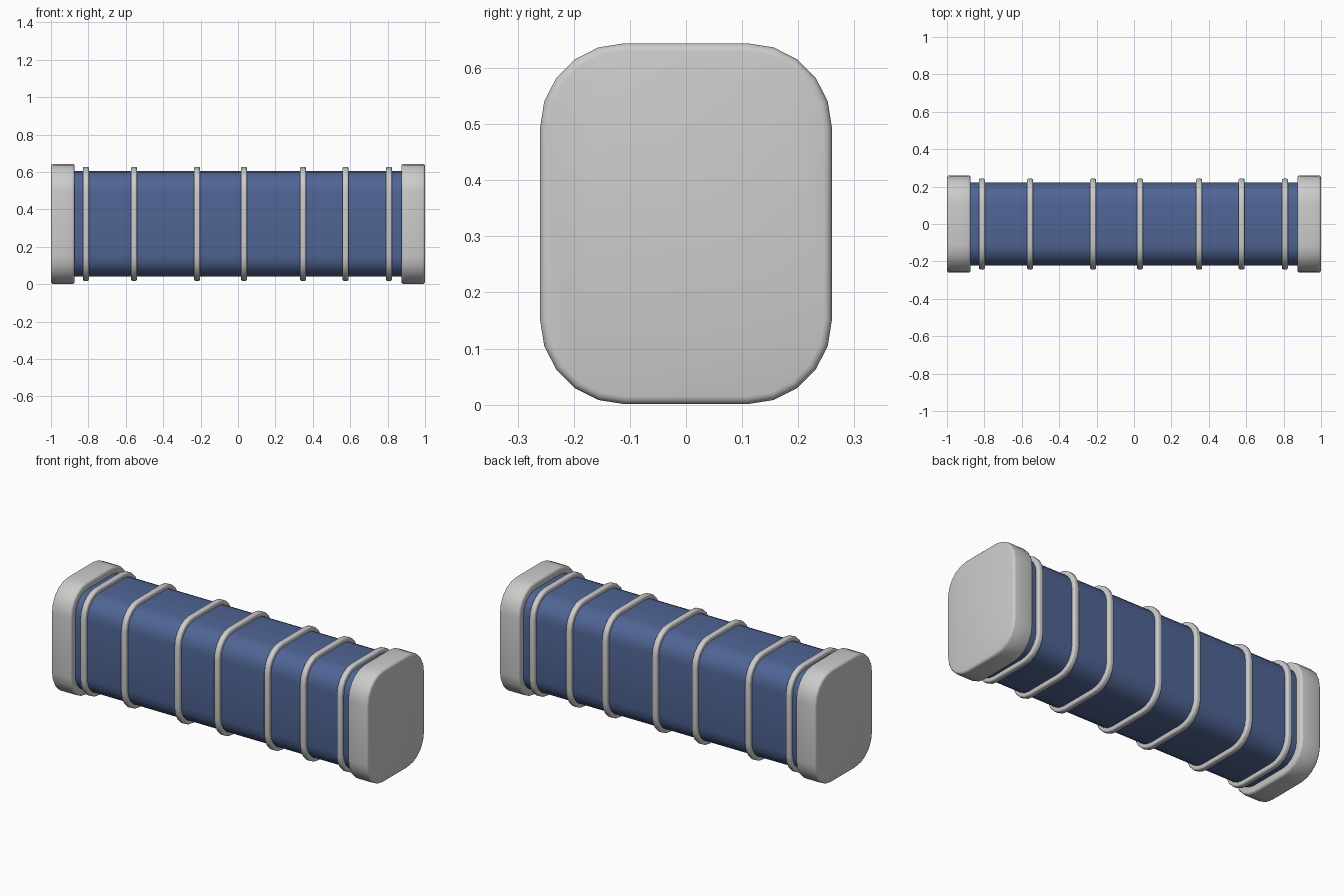
import bpy, bmesh, math

if "Cube" in bpy.data.objects:
    bpy.data.objects.remove(bpy.data.objects["Cube"])

ZC = 0.3225  # height of the long axis
blue = bpy.data.materials.new("blue")
blue.diffuse_color = (0.08, 0.13, 0.30, 1)
blue.use_nodes = True
blue.node_tree.nodes["Principled BSDF"].inputs["Base Color"].default_value = blue.diffuse_color


def rounded_slab(name, x0, x1, hy, hz, r, bevel=0, segs=3, mat=None):
    """Rounded rectangle in the YZ plane, extruded along X, edges softened."""
    bm = bmesh.new()
    pts = []
    for k, (sy, sz) in enumerate([(1, 1), (-1, 1), (-1, -1), (1, -1)]):
        for i in range(6):
            a = math.radians(90 * k + 18 * i)
            pts.append((sy * (hy - r) + r * math.cos(a), sz * (hz - r) + r * math.sin(a)))
    face = bm.faces.new([bm.verts.new((x0, y, z + ZC)) for y, z in pts])
    out = bmesh.ops.extrude_face_region(bm, geom=[face])
    verts = [v for v in out["geom"] if isinstance(v, bmesh.types.BMVert)]
    bmesh.ops.translate(bm, verts=verts, vec=(x1 - x0, 0, 0))
    bmesh.ops.recalc_face_normals(bm, faces=bm.faces)
    if bevel:
        rim = [e for e in bm.edges if abs(e.verts[0].co.x - e.verts[1].co.x) < 1e-6]
        bmesh.ops.bevel(bm, geom=rim, offset=bevel, segments=segs, profile=0.5,
                        affect='EDGES', clamp_overlap=True)
    me = bpy.data.meshes.new(name)
    bm.to_mesh(me)
    bm.free()
    ob = bpy.data.objects.new(name, me)
    bpy.context.collection.objects.link(ob)
    if mat:
        me.materials.append(mat)
    bpy.ops.object.select_all(action='DESELECT')
    ob.select_set(True)
    bpy.context.view_layer.objects.active = ob
    bpy.ops.object.shade_smooth_by_angle(angle=math.radians(40))
    return ob


# Blue main body
rounded_slab("body", -0.9, 0.9, 0.222, 0.282, 0.112, mat=blue)

# End caps
rounded_slab("left_cap", -1.0, -0.873, 0.26, 0.3215, 0.15, 0.014)
rounded_slab("right_cap", 0.873, 1.0, 0.26, 0.3215, 0.15, 0.014)

# Bands around the body, unevenly spaced
for i, x in enumerate([-0.813, -0.556, -0.219, 0.032, 0.348, 0.575, 0.807]):
    rounded_slab(f"band_{i + 1}", x - 0.0165, x + 0.0165, 0.243, 0.305, 0.133, 0.009)
